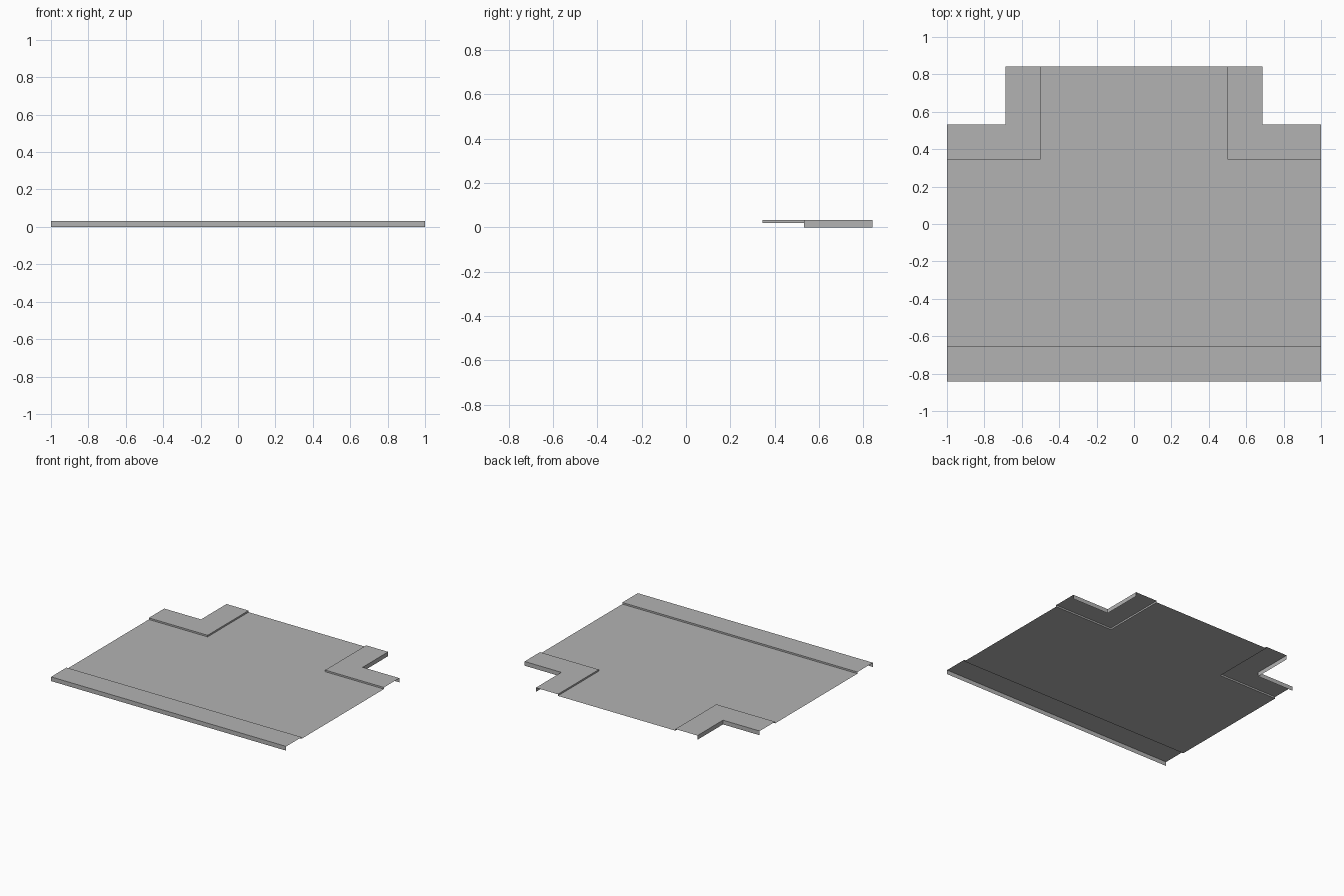
import bpy
import bmesh

cube = bpy.data.objects.get("Cube")
if cube:
    bpy.data.objects.remove(cube, do_unlink=True)

# Main dimensions
EDGE_X, EDGE_Y = 1.0, 0.8425      # outer limits of the tile
ROAD_X = 0.5                      # half width of the side road
ROAD_FRONT, ROAD_BACK = -0.655, 0.345
PAVE = 0.1875                     # pavement width
ROAD_Z, PAVE_Z = 0.02, 0.0325

grey = bpy.data.materials.new("plain_grey")
grey.use_nodes = True
colour = (0.45, 0.45, 0.45, 1)
grey.diffuse_color = colour
grey.node_tree.nodes["Principled BSDF"].inputs["Base Color"].default_value = colour


def add_object(name, bm):
    mesh = bpy.data.meshes.new(name)
    bm.to_mesh(mesh)
    bm.free()
    mesh.materials.append(grey)
    obj = bpy.data.objects.new(name, mesh)
    bpy.context.collection.objects.link(obj)
    return obj


def pavement(name, inner, outer):
    """Kerb, walkway and outer skirt swept along a path, road on its right."""
    bm = bmesh.new()
    section = [(inner, ROAD_Z), (inner, PAVE_Z), (outer, PAVE_Z), (outer, 0)]
    rows = [[bm.verts.new((x, y, z)) for x, y in path] for path, z in section]
    for a, b in zip(rows, rows[1:]):
        for i in range(len(a) - 1):
            bm.faces.new((a[i], a[i + 1], b[i + 1], b[i]))
    return add_object(name, bm)


def mirrored(path):
    return [(-x, y) for x, y in reversed(path)]


# T-shaped road surface
bm = bmesh.new()
outline = [(-EDGE_X, ROAD_FRONT), (EDGE_X, ROAD_FRONT), (EDGE_X, ROAD_BACK),
           (ROAD_X, ROAD_BACK), (ROAD_X, EDGE_Y), (-ROAD_X, EDGE_Y),
           (-ROAD_X, ROAD_BACK), (-EDGE_X, ROAD_BACK)]
bm.faces.new([bm.verts.new((x, y, ROAD_Z)) for x, y in outline])
add_object("road_surface", bm)

# Straight pavement along the front
pavement("front_pavement",
         [(EDGE_X, ROAD_FRONT), (-EDGE_X, ROAD_FRONT)],
         [(EDGE_X, -EDGE_Y), (-EDGE_X, -EDGE_Y)])

# L-shaped corner pavements at the back
inner = [(ROAD_X, EDGE_Y), (ROAD_X, ROAD_BACK), (EDGE_X, ROAD_BACK)]
outer = [(ROAD_X + PAVE, EDGE_Y), (ROAD_X + PAVE, ROAD_BACK + PAVE),
         (EDGE_X, ROAD_BACK + PAVE)]
pavement("left_corner_pavement", inner, outer)
pavement("right_corner_pavement", mirrored(inner), mirrored(outer))
